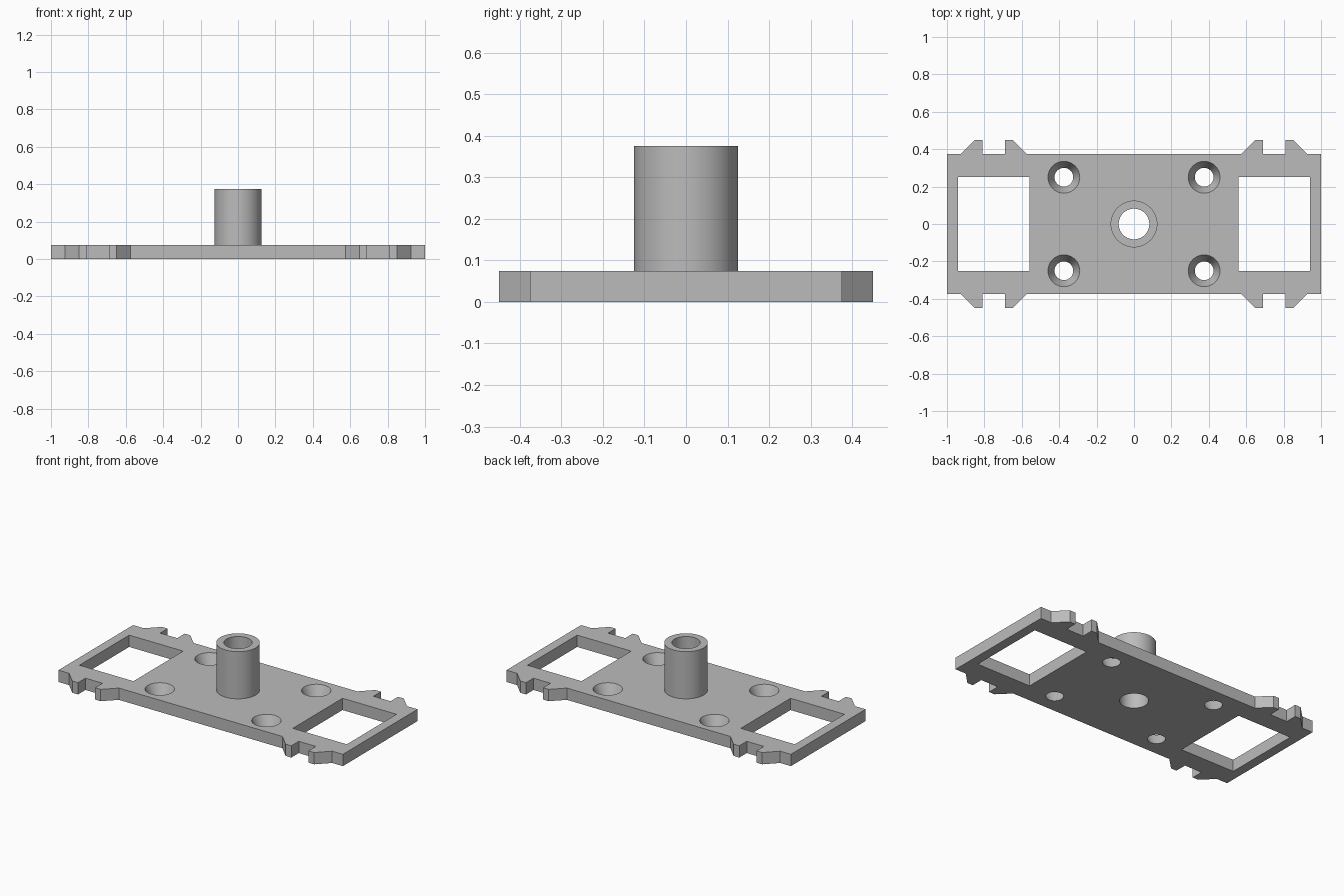
import bpy, bmesh
from math import tau, radians
from mathutils import Matrix, Vector

cube = bpy.data.objects.get("Cube")
if cube:
    bpy.data.objects.remove(cube, do_unlink=True)

THICK, TOP = 0.075, 0.375
BORE, POST = 0.082, 0.125
SEGS = 64

grey = bpy.data.materials.new("plain grey")
grey.use_nodes = True
COLOUR = (0.5, 0.5, 0.5, 1)
grey.diffuse_color = COLOUR
grey.node_tree.nodes["Principled BSDF"].inputs["Base Color"].default_value = COLOUR


def make_object(name, bm):
    bmesh.ops.recalc_face_normals(bm, faces=bm.faces)
    mesh = bpy.data.meshes.new(name)
    bm.to_mesh(mesh)
    bm.free()
    mesh.materials.append(grey)
    obj = bpy.data.objects.new(name, mesh)
    bpy.context.collection.objects.link(obj)
    return obj


def smooth(obj):
    bpy.ops.object.select_all(action='DESELECT')
    obj.select_set(True)
    bpy.context.view_layer.objects.active = obj
    bpy.ops.object.shade_smooth_by_angle(angle=radians(30))


# Base plate: one quarter of the outline with its two clip tabs, mirrored
quarter = [(.575, .375), (.65, .45), (.69, .45), (.69, .375), (.81, .375),
           (.81, .45), (.85, .45), (.925, .375), (1, .375)]
half = quarter + [(x, -y) for x, y in reversed(quarter)]
outline = half + [(-x, y) for x, y in reversed(half)]
bm = bmesh.new()
face = bm.faces.new([bm.verts.new((x, y, 0)) for x, y in outline])
ext = bmesh.ops.extrude_face_region(bm, geom=[face])
bmesh.ops.translate(bm, vec=(0, 0, THICK),
                    verts=[v for v in ext["geom"] if isinstance(v, bmesh.types.BMVert)])
plate = make_object("base_plate", bm)

# Cutters: centre bore, countersunk screw holes and end windows
OVER = 0.02


def add_cone(bm, x, y, low, high):
    slope = (high - low) / THICK * OVER
    bmesh.ops.create_cone(bm, cap_ends=True, segments=SEGS,
                          radius1=low - slope, radius2=high + slope,
                          depth=THICK + 2 * OVER,
                          matrix=Matrix.Translation((x, y, THICK / 2)))


bm = bmesh.new()
add_cone(bm, 0, 0, BORE, BORE)
for sx in (-1, 1):
    for sy in (-1, 1):
        add_cone(bm, sx * 0.375, sy * 0.25, 0.05, 0.085)
    bmesh.ops.create_cube(bm, size=1, matrix=Matrix.Translation((sx * 0.75, 0, THICK / 2))
                          @ Matrix.Diagonal((0.38, 0.5, 0.2, 1)))
cutter = make_object("hole_cutter", bm)
cutter.hide_render = True

cut = plate.modifiers.new("holes", 'BOOLEAN')
cut.operation, cut.solver, cut.object = 'DIFFERENCE', 'EXACT', cutter
bpy.context.view_layer.update()
result = plate.evaluated_get(bpy.context.evaluated_depsgraph_get())
mesh = bpy.data.meshes.new_from_object(result)
plate.modifiers.clear()
plate.data = mesh
bpy.data.objects.remove(cutter, do_unlink=True)
smooth(plate)

# Hollow post: turned wall profile, open where it meets the plate
bm = bmesh.new()
profile = [bm.verts.new(p) for p in
           ((POST, 0, THICK), (POST, 0, TOP), (BORE, 0, TOP), (BORE, 0, THICK))]
edges = [bm.edges.new(pair) for pair in zip(profile, profile[1:])]
bmesh.ops.spin(bm, geom=profile + edges, cent=(0, 0, 0), axis=(0, 0, 1),
               angle=tau, steps=SEGS, use_merge=False)
bmesh.ops.remove_doubles(bm, verts=bm.verts, dist=0.0001)
bmesh.ops.recalc_face_normals(bm, faces=bm.faces)
# Make the rim face upward
rim = max(bm.faces, key=lambda f: f.calc_center_median().z)
if rim.normal.dot(Vector((0, 0, 1))) < 0:
    bmesh.ops.reverse_faces(bm, faces=bm.faces)
post = make_object("hollow_post", bm)
smooth(post)
